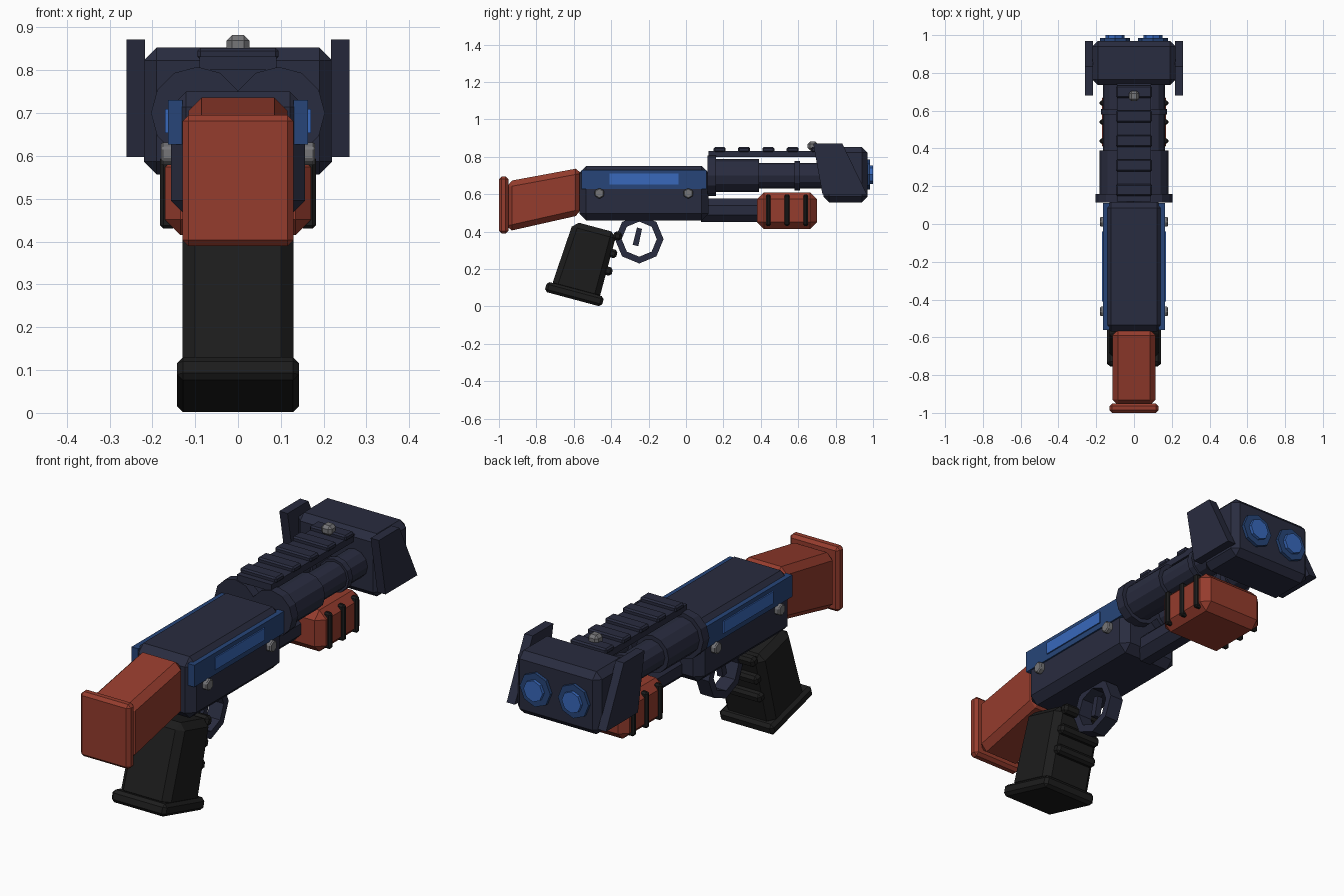
import bpy, bmesh
from math import sin, cos, pi, radians

if "Cube" in bpy.data.objects:
    bpy.data.objects.remove(bpy.data.objects["Cube"])


def material(name, r, g, b):
    m = bpy.data.materials.new(name)
    m.diffuse_color = (r, g, b, 1)
    m.use_nodes = True
    m.node_tree.nodes["Principled BSDF"].inputs["Base Color"].default_value = m.diffuse_color
    return m


NAVY = material("dark_metal", 0.022, 0.025, 0.05)
WOOD = material("red_brown", 0.30, 0.045, 0.026)
GRIP = material("black_rubber", 0.012, 0.012, 0.012)
DEEP = material("deep_blue", 0.02, 0.06, 0.19)
BLUE = material("bright_blue", 0.04, 0.14, 0.5)
STEEL = material("steel", 0.18, 0.18, 0.19)


def prism(name, axis, pts, lo, hi, mat, bevel=0):
    """Extrude a profile: axis 'x' takes (y, z) points, axis 'y' takes (x, z)."""
    bm = bmesh.new()
    put = (lambda p, t: (t, p[0], p[1])) if axis == 'x' else (lambda p, t: (p[0], t, p[1]))
    a = [bm.verts.new(put(p, lo)) for p in pts]
    b = [bm.verts.new(put(p, hi)) for p in pts]
    bm.faces.new(a)
    bm.faces.new(b)
    n = len(pts)
    for i in range(n):
        j = (i + 1) % n
        bm.faces.new((a[i], a[j], b[j], b[i]))
    bmesh.ops.recalc_face_normals(bm, faces=bm.faces)
    me = bpy.data.meshes.new(name)
    bm.to_mesh(me)
    bm.free()
    me.materials.append(mat)
    ob = bpy.data.objects.new(name, me)
    bpy.context.collection.objects.link(ob)
    if bevel:
        mod = ob.modifiers.new("chamfer", 'BEVEL')
        mod.width = bevel
        mod.segments = 1
    return ob


def box(name, x, y, z, mat, bevel=0):
    pts = [(x[0], z[0]), (x[1], z[0]), (x[1], z[1]), (x[0], z[1])]
    return prism(name, 'y', pts, y[0], y[1], mat, bevel)


def ngon(cx, cz, r, n, phase=0):
    return [(cx + r * cos(phase + 2 * pi * i / n), cz + r * sin(phase + 2 * pi * i / n))
            for i in range(n)]


# Receiver and stock
box("receiver", (-0.157, 0.157), (-0.57, 0.12), (0.46, 0.75), NAVY, 0.036)
prism("stock", 'x', [(-0.96, 0.40), (-0.56, 0.49), (-0.56, 0.742), (-0.96, 0.668)],
      -0.115, 0.115, WOOD, 0.03)
box("butt_plate", (-0.13, 0.13), (-1.0, -0.95), (0.39, 0.695), WOOD, 0.014)

# Raked grip, base plate and finger ridges, built upright and tilted
grip_parts = [
    prism("grip", 'x', [(-0.13, 0), (0.135, 0), (0.135, 0.375), (-0.105, 0.375)],
          -0.13, 0.13, GRIP, 0.03),
    box("grip_base", (-0.142, 0.142), (-0.158, 0.158), (-0.028, 0.028), GRIP, 0.014)]
for i in range(3):
    z = 0.166 + 0.097 * i
    grip_parts.append(box(f"grip_ridge_{i + 1}", (-0.11, 0.11), (0.12, 0.165),
                          (z - 0.023, z + 0.023), GRIP, 0.012))
for ob in grip_parts:
    ob.location = (0, -0.597, 0.066)
    ob.rotation_euler = (radians(-15), 0, 0)

# Trigger guard: octagonal ring made by hollowing a solid octagon profile
outer, inner = ngon(-0.25, 0.36, 0.13, 8), ngon(-0.25, 0.36, 0.094, 8)
for i in range(8):
    j = (i + 1) % 8
    prism(f"trigger_guard_{i + 1}", 'x', [outer[i], outer[j], inner[j], inner[i]],
          -0.035, 0.035, NAVY)
prism("trigger", 'x', [(-0.285, 0.33), (-0.255, 0.322), (-0.235, 0.415), (-0.262, 0.422)],
      -0.015, 0.015, NAVY)

# Top rail with teeth and front sight
box("rail", (-0.09, 0.09), (0.12, 0.76), (0.80, 0.832), NAVY)
for i in range(5):
    y = 0.18 + 0.13 * i
    box(f"rail_tooth_{i + 1}", (-0.095, 0.095), (y - 0.032, y + 0.032), (0.825, 0.852), NAVY, 0.007)
box("front_sight", (-0.027, 0.027), (0.65, 0.704), (0.835, 0.882), STEEL, 0.013)

# Magazine tube and pump
prism("magazine_tube", 'y', ngon(0, 0.515, 0.068, 8, pi / 8), 0.08, 0.45, NAVY)
box("pump", (-0.17, 0.17), (0.38, 0.70), (0.415, 0.61), WOOD, 0.036)

# Muzzle block
box("muzzle_block", (-0.22, 0.22), (0.735, 0.97), (0.557, 0.853), NAVY, 0.03)

# Mirrored parts
for side, s in (("left", -1), ("right", 1)):
    def span(a, b):
        return (min(s * a, s * b), max(s * a, s * b))

    # Side panels with bright inlay and bolts
    box(f"{side}_panel", span(0.13, 0.164), (-0.56, 0.11), (0.627, 0.73), DEEP)
    box(f"{side}_inlay", span(0.15, 0.17), (-0.41, -0.04), (0.653, 0.71), BLUE)
    for k, y in (("rear", -0.463), ("front", 0.012)):
        prism(f"{side}_{k}_bolt", 'x', ngon(y, 0.605, 0.029, 6, pi / 2),
              *span(0.14, 0.18), STEEL, 0.005)

    # Stepped barrel: flange, thick sleeve, barrel, collar
    cx = s * 0.095
    for part, r, lo, hi in (("flange", 0.108, 0.115, 0.16), ("sleeve", 0.088, 0.15, 0.39),
                            ("barrel", 0.068, 0.38, 0.76), ("collar", 0.079, 0.58, 0.61)):
        prism(f"{side}_{part}", 'y', ngon(cx, 0.70, r, 12), lo, hi, NAVY)

    # Glowing muzzle lens
    prism(f"{side}_lens_ring", 'y', ngon(s * 0.1, 0.705, 0.08, 8), 0.95, 0.985, DEEP)
    prism(f"{side}_lens", 'y', ngon(s * 0.1, 0.705, 0.05, 8), 0.95, 1.0, BLUE)

    # Slanted muzzle fin
    prism(f"{side}_fin", 'x', [(0.68, 0.872), (0.835, 0.872), (0.968, 0.598), (0.73, 0.598)],
          *span(0.217, 0.26), NAVY)

    # Pump ribs
    for i in range(3):
        y = 0.44 + 0.1 * i
        box(f"{side}_pump_rib_{i + 1}", span(0.145, 0.182), (y - 0.013, y + 0.013),
            (0.43, 0.60), GRIP, 0.008)
